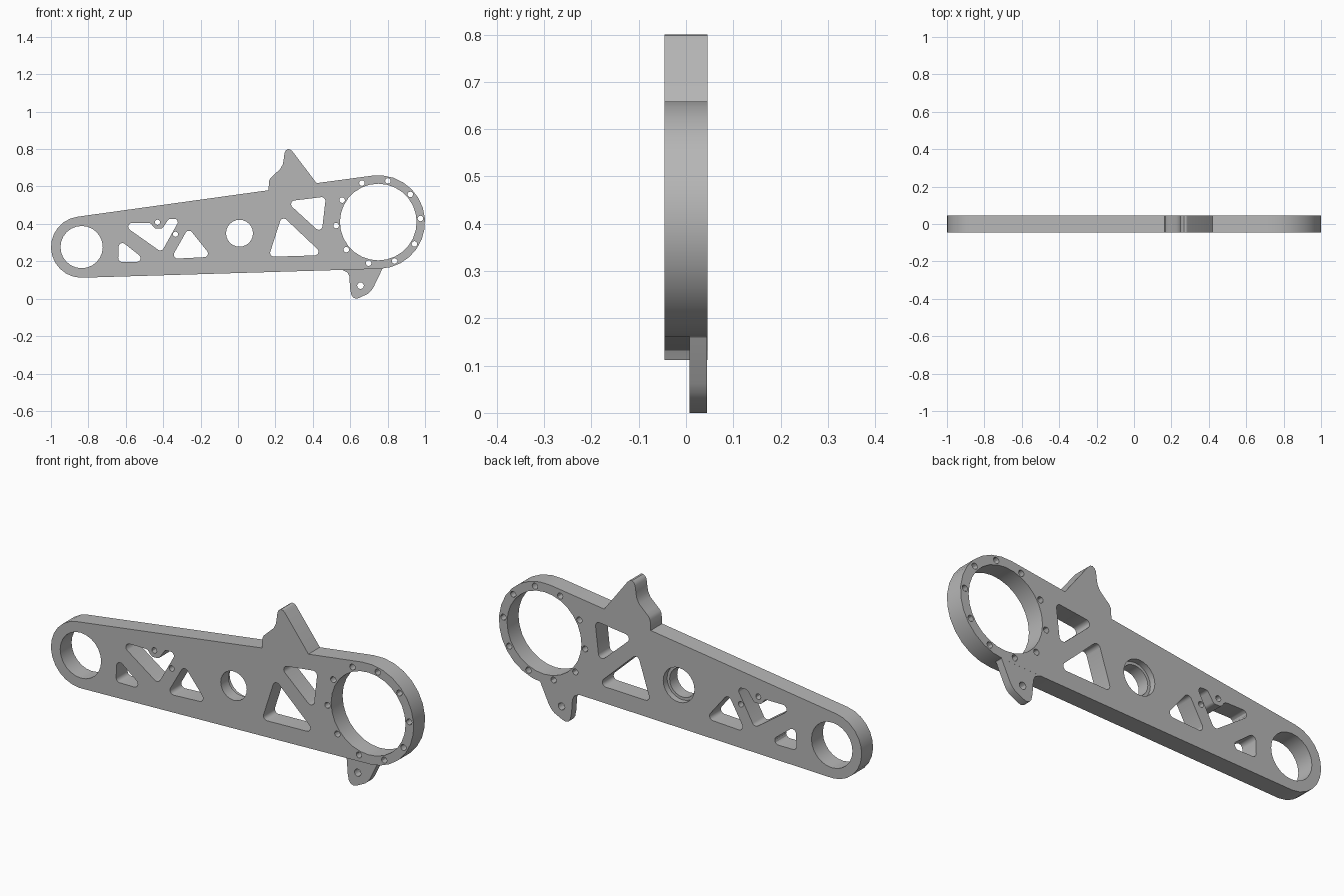
import bpy
import bmesh
from math import sin, cos, tan, radians
from mathutils import Matrix, Vector

cube = bpy.data.objects.get("Cube")
if cube:
    bpy.data.objects.remove(cube, do_unlink=True)

grey = bpy.data.materials.new("machined grey")
grey.use_nodes = True
colour = (0.47, 0.47, 0.47, 1)
grey.diffuse_color = colour
grey.node_tree.nodes["Principled BSDF"].inputs["Base Color"].default_value = colour


def arc(centre, radius, start, end, steps):
    """Points along an arc, both ends included."""
    angles = [radians(start + (end - start) * i / steps) for i in range(steps + 1)]
    return [(centre[0] + radius * cos(a), centre[1] + radius * sin(a)) for a in angles]


def circle(centre, radius, steps=24):
    return arc(centre, radius, 0, 360, steps)[:-1]


def rounded(corners, radius=0.02, steps=5):
    """Polygon whose corners are replaced by fillets."""
    points = [Vector(c) for c in corners]
    result = []
    for i, corner in enumerate(points):
        before = points[i - 1] - corner
        after = points[(i + 1) % len(points)] - corner
        reach = min(radius / tan(before.angle(after) / 2),
                    before.length * 0.48, after.length * 0.48)
        a = corner + before.normalized() * reach
        b = corner + after.normalized() * reach
        # Circular fillet through both tangent points, as a rational curve
        weight = sin(before.angle(after) / 2)
        for s in range(steps + 1):
            t = s / steps
            wa, wc, wb = (1 - t) ** 2, 2 * t * (1 - t) * weight, t * t
            result.append(tuple((a * wa + corner * wc + b * wb) / (wa + wc + wb)))
    return result


def plate(name, loops, front, back):
    """Extrude an outline with holes between two y positions."""
    curve = bpy.data.curves.new(name + " profile", "CURVE")
    curve.dimensions = "2D"
    curve.fill_mode = "BOTH"
    curve.extrude = (back - front) / 2
    for loop in loops:
        spline = curve.splines.new("POLY")
        spline.points.add(len(loop) - 1)
        for point, (x, z) in zip(spline.points, loop):
            point.co = (x, z, 0, 1)
        spline.use_cyclic_u = True
    source = bpy.data.objects.new(name + " profile", curve)
    bpy.context.collection.objects.link(source)
    graph = bpy.context.evaluated_depsgraph_get()
    mesh = bpy.data.meshes.new_from_object(source.evaluated_get(graph))
    bpy.data.objects.remove(source, do_unlink=True)

    bm = bmesh.new()
    bm.from_mesh(mesh)
    bmesh.ops.remove_doubles(bm, verts=bm.verts, dist=0.0001)
    bmesh.ops.recalc_face_normals(bm, faces=bm.faces)
    bm.to_mesh(mesh)
    bm.free()
    mesh.transform(Matrix.Translation((0, (front + back) / 2, 0))
                   @ Matrix.Rotation(radians(90), 4, "X"))
    mesh.materials.clear()
    mesh.materials.append(grey)
    part = bpy.data.objects.new(name, mesh)
    bpy.context.collection.objects.link(part)
    bpy.ops.object.select_all(action="DESELECT")
    part.select_set(True)
    bpy.context.view_layer.objects.active = part
    bpy.ops.object.shade_smooth_by_angle(angle=radians(30))
    return part


half = 0.045
large_end = (0.75, 0.41)
small_end = (-0.836, 0.276)
bore = (0.008, 0.35)

# Outer outline: small end, spur on the top edge, large end
spur = [(0.163, 0.58), (0.166, 0.63), (0.174, 0.645), (0.19, 0.66), (0.227, 0.695),
        (0.24, 0.72), (0.245, 0.75), (0.249, 0.78), (0.256, 0.793), (0.267, 0.8),
        (0.28, 0.798), (0.291, 0.788), (0.42, 0.618)]
outline = (arc(small_end, 0.164, 268, 98, 12) + spur
           + arc(large_end, 0.25, 98, -88, 14))

# Lightening pockets
pockets = [
    [(-0.637, 0.318), (-0.483, 0.197), (-0.641, 0.197)],
    [(-0.359, 0.213), (-0.265, 0.379), (-0.141, 0.224)],
    [(0.164, 0.224), (0.235, 0.445), (0.459, 0.233)],
    [(0.258, 0.52), (0.47, 0.546), (0.447, 0.347)],
    [(-0.63, 0.405), (-0.468, 0.405), (-0.445, 0.375), (-0.405, 0.375),
     (-0.37, 0.427), (-0.31, 0.427), (-0.409, 0.249)],
]

# Bearing seats and bolt holes
holes = [circle(large_end, 0.205, 28), circle(small_end, 0.113), circle(bore, 0.086)]
holes += [circle(c, 0.014, 12) for c in ((-0.43, 0.409), (-0.334, 0.345))]
holes += [circle(c, 0.015, 12) for c in arc(large_end, 0.226, 4.8, 328.8, 9)]
plate("arm_plate", [outline] + [rounded(p) for p in pockets] + holes, -half, half)

# Shoulder that narrows the middle bore behind its counterbore
plate("bore_shoulder", [circle(bore, 0.0865), circle(bore, 0.072)], -half, 0.015)

# Thin bolt tab hanging below the large end, flush with the back
tab = [(0.54, 0.16), (0.565, 0.151), (0.585, 0.14), (0.595, 0.12), (0.6, 0.05),
       (0.606, 0.02), (0.617, 0.005), (0.633, 0), (0.65, 0.005), (0.695, 0.027),
       (0.712, 0.042), (0.725, 0.062), (0.772, 0.16), (0.77, 0.167)]
plate("bolt_tab", [tab, circle((0.655, 0.07), 0.018, 12)], 0.007, half - 0.0003)
